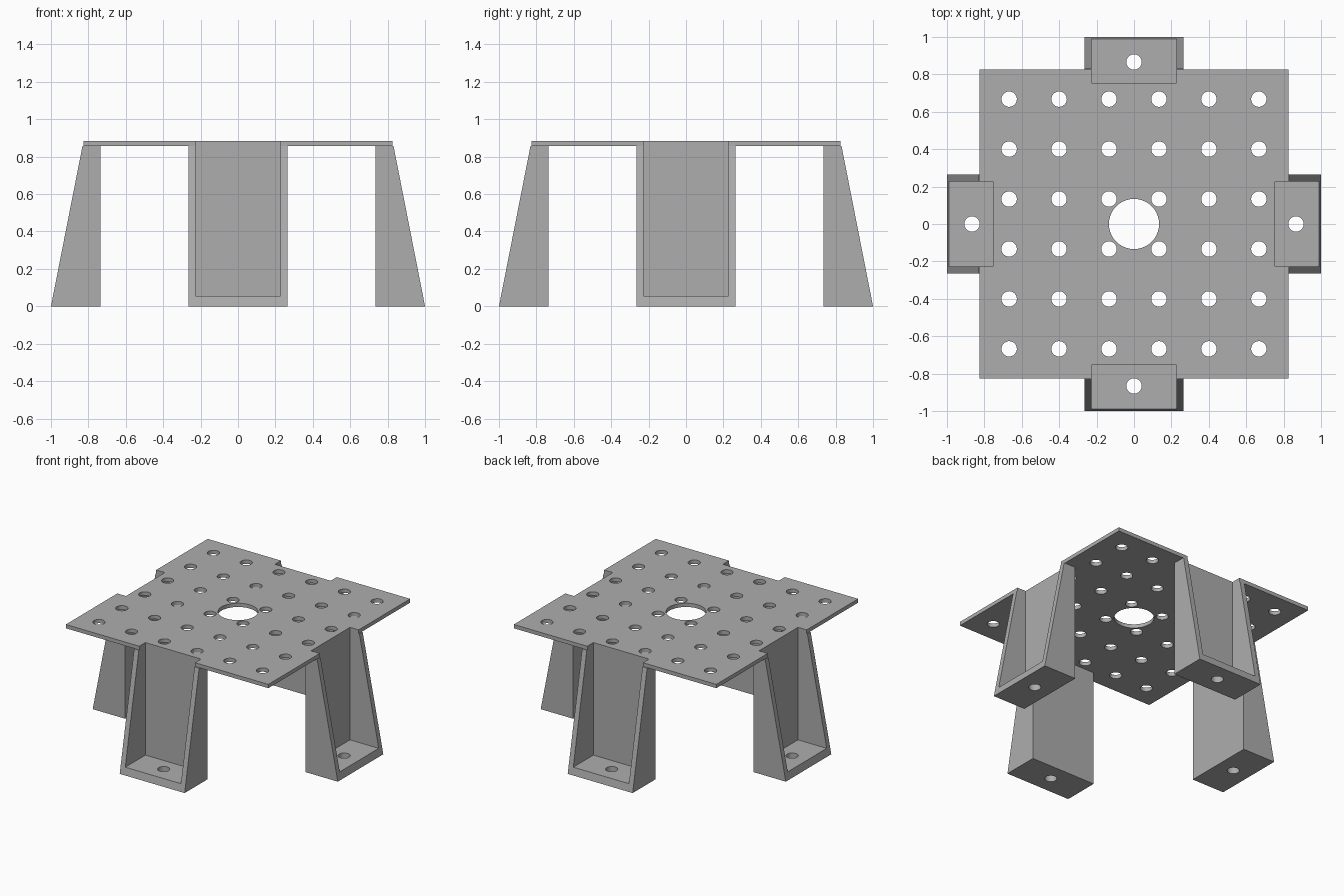
import bpy, bmesh, math
from mathutils import Matrix, Vector

if "Cube" in bpy.data.objects:
    bpy.data.objects.remove(bpy.data.objects["Cube"])

HALF = 0.826             # half side of the deck
TOP, UNDER = 0.885, 0.857
OUTER, INNER = 0.265, 0.227   # half widths of leg and its pocket
POCKET_BACK, LEG_BACK = -0.755, -0.735
FLOOR = 0.055
HOLE = 0.041

grey = bpy.data.materials.new("mid grey")
grey.use_nodes = True
colour = (0.42, 0.42, 0.42, 1)
grey.diffuse_color = colour
grey.node_tree.nodes["Principled BSDF"].inputs["Base Color"].default_value = colour


def box(bm, low, high):
    low, high = Vector(low), Vector(high)
    size = Matrix.Diagonal((high - low).to_4d())
    size[3][3] = 1
    bmesh.ops.create_cube(bm, size=1, matrix=Matrix.Translation((low + high) / 2) @ size)


def drill(bm, x, y, z, radius, depth=0.2):
    bmesh.ops.create_cone(bm, cap_ends=True, segments=40, radius1=radius, radius2=radius,
                          depth=depth, matrix=Matrix.Translation((x, y, z)))


def make_object(name, bm):
    bmesh.ops.recalc_face_normals(bm, faces=bm.faces)
    mesh = bpy.data.meshes.new(name)
    bm.to_mesh(mesh)
    bm.free()
    mesh.materials.append(grey)
    obj = bpy.data.objects.new(name, mesh)
    bpy.context.collection.objects.link(obj)
    return obj


def cut(obj, bm):
    """Subtract the shapes in bm from the object, then drop the cutter."""
    cutter = make_object("cutter", bm)
    cutter.hide_render = True
    mod = obj.modifiers.new("cut", "BOOLEAN")
    mod.operation = "DIFFERENCE"
    mod.solver = "EXACT"
    mod.object = cutter
    bpy.context.view_layer.update()
    graph = bpy.context.evaluated_depsgraph_get()
    result = bpy.data.meshes.new_from_object(obj.evaluated_get(graph))
    obj.modifiers.clear()
    obj.data = result
    bpy.data.objects.remove(cutter)


# Deck with a notch over each leg, a grid of holes and a large centre hole
bm = bmesh.new()
box(bm, (-HALF, -HALF, UNDER), (HALF, HALF, TOP))
deck = make_object("deck", bm)
bm = bmesh.new()
drill(bm, 0, 0, TOP, 0.134)
grid = [(i - 2.5) * 0.267 for i in range(6)]
for x in grid:
    for y in grid:
        drill(bm, x, y, TOP, HOLE)
for s in (-1, 1):
    a, b = sorted((s * -POCKET_BACK, s * 1.1))
    box(bm, (-INNER, a, 0.7), (INNER, b, 1))
    box(bm, (a, -INNER, 0.7), (b, INNER, 1))
cut(deck, bm)

# Front leg: sloped side profile extruded across, hollowed from the outside
bm = bmesh.new()
slope_y = -1 + (1 - HALF) * UNDER / TOP
profile = [(-1, 0), (LEG_BACK, 0), (LEG_BACK, UNDER), (slope_y, UNDER)]
side = bm.faces.new([bm.verts.new((-OUTER, y, z)) for y, z in profile])
extruded = bmesh.ops.extrude_face_region(bm, geom=[side])["geom"]
bmesh.ops.translate(bm, vec=(2 * OUTER, 0, 0),
                    verts=[v for v in extruded if isinstance(v, bmesh.types.BMVert)])
leg = make_object("front_leg", bm)
bm = bmesh.new()
box(bm, (-INNER, -1.1, FLOOR), (INNER, POCKET_BACK, 1))
cut(leg, bm)
bm = bmesh.new()
drill(bm, 0, -0.866, 0, HOLE)
cut(leg, bm)

# Back wall of the notch rises to the top of the deck with the deck edge itself,
# so the other legs are plain quarter turns of the first
for i, name in enumerate(("left_leg", "back_leg", "right_leg"), 1):
    other = bpy.data.objects.new(name, leg.data.copy())
    other.data.transform(Matrix.Rotation(i * math.pi / 2, 4, "Z"))
    bpy.context.collection.objects.link(other)
